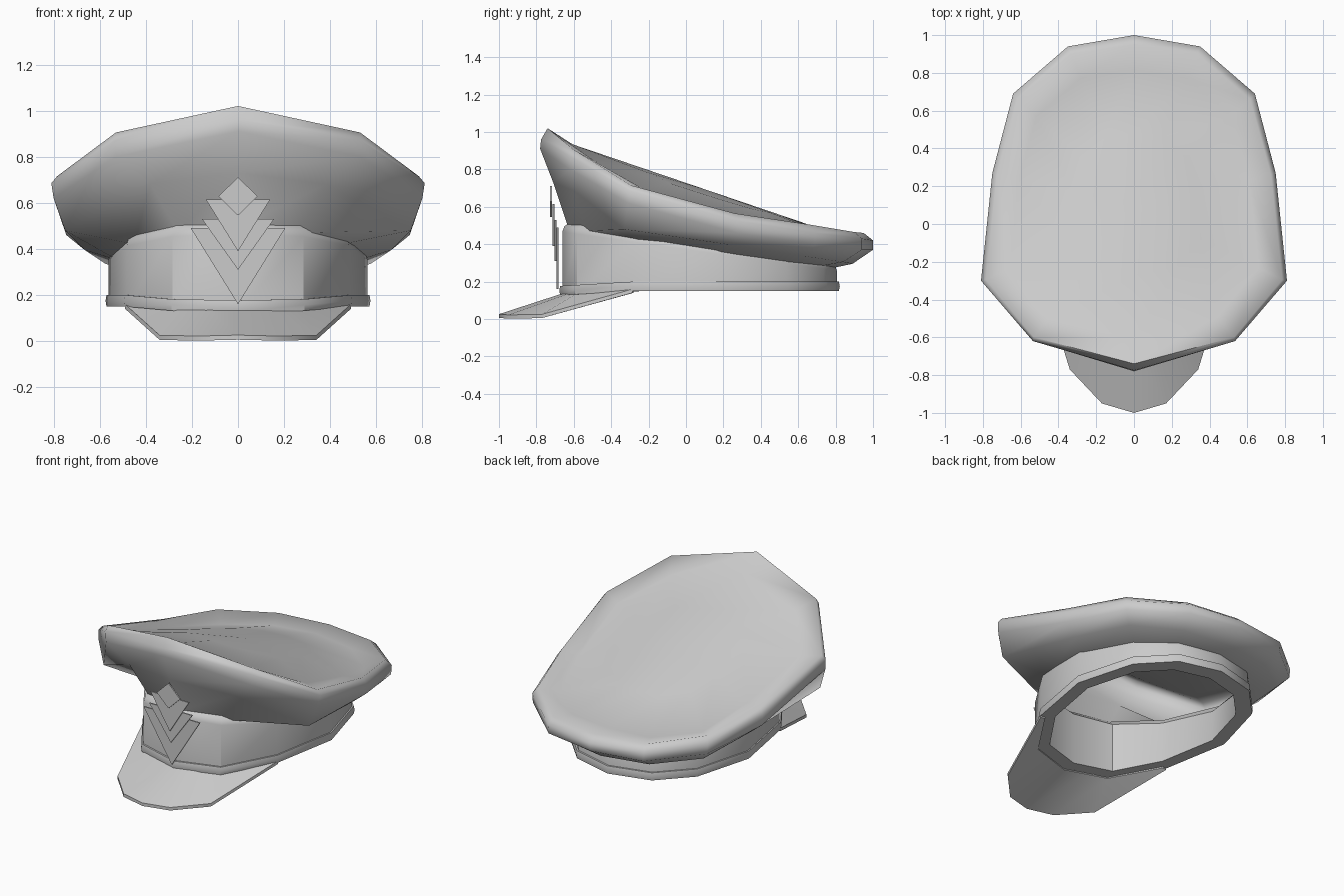
import bpy
import bmesh
import math

if "Cube" in bpy.data.objects:
    bpy.data.objects.remove(bpy.data.objects["Cube"], do_unlink=True)

grey = bpy.data.materials.new("light grey")
grey.use_nodes = True
GREY_VALUE = (0.6, 0.6, 0.6, 1)
grey.diffuse_color = GREY_VALUE
grey.node_tree.nodes["Principled BSDF"].inputs["Base Color"].default_value = GREY_VALUE


def mirrored(half):
    """Close a half outline (front centre to back centre, on +x) into a full ring."""
    return half + [(-p[0],) + tuple(p[1:]) for p in reversed(half[1:-1])]


def bridge(bm, lower, upper):
    count = len(lower)
    for i in range(count):
        j = (i + 1) % count
        bm.faces.new((lower[i], lower[j], upper[j], upper[i]))


def finish(name, bm, angle=35):
    bmesh.ops.recalc_face_normals(bm, faces=bm.faces)
    mesh = bpy.data.meshes.new(name)
    bm.to_mesh(mesh)
    bm.free()
    obj = bpy.data.objects.new(name, mesh)
    bpy.context.collection.objects.link(obj)
    mesh.materials.append(grey)
    bpy.ops.object.select_all(action="DESELECT")
    obj.select_set(True)
    bpy.context.view_layer.objects.active = obj
    bpy.ops.object.shade_smooth_by_angle(angle=math.radians(angle))
    return obj


def loft(name, rings, closed=False, tip=None, angle=40):
    """Skin a stack of rings, optionally joined end to start or capped with a fan."""
    bm = bmesh.new()
    loops = [[bm.verts.new(p) for p in ring] for ring in rings]
    for lower, upper in zip(loops, loops[1:]):
        bridge(bm, lower, upper)
    if closed:
        bridge(bm, loops[-1], loops[0])
    if tip:
        centre = bm.verts.new(tip)
        last = loops[-1]
        for i, vert in enumerate(last):
            bm.faces.new((vert, last[(i + 1) % len(last)], centre))
    return finish(name, bm, angle)


# Head opening outline shared by the band and trim
opening = [(0, -.665), (.285, -.585), (.485, -.285), (.565, .16),
           (.46, .54), (.27, .74), (0, .81)]
MIDDLE = .08


def opening_ring(scale, height):
    points = [(x * scale, MIDDLE + (y - MIDDLE) * scale, height(y)) for x, y in opening]
    return mirrored(points)


def trim_bottom(y):
    return .15 - .06 * max(0, -y - .28)


def trim_top(y):
    return trim_bottom(y) + .05


def band_shoulder(y):
    return .465 - .14 * (y + .66)


# Band: hollow wall with a rolled upper edge
loft("band", [
    opening_ring(.995, trim_bottom),
    opening_ring(.995, band_shoulder),
    opening_ring(.98, lambda y: band_shoulder(y) + .03),
    opening_ring(.94, lambda y: band_shoulder(y) + .05),
    opening_ring(.86, band_shoulder),
    opening_ring(.86, trim_bottom),
], closed=True)

# Piping around the bottom of the band
loft("band_trim", [
    opening_ring(.97, trim_bottom),
    opening_ring(1.01, trim_bottom),
    opening_ring(1.017, lambda y: trim_bottom(y) + .025),
    opening_ring(1.01, trim_top),
    opening_ring(.97, trim_top),
], closed=True)

# Crown: underside, flared sides, rounded rim and gently domed top
seat = [(0, -.63, .49), (.26, -.54, .47), (.45, -.25, .42), (.52, .17, .35),
        (.42, .52, .3), (.24, .7, .28), (0, .77, .27)]
flare = [(0, -.71, .73), (.38, -.59, .68), (.75, -.33, .48), (.665, .25, .395),
         (.575, .64, .335), (.32, .84, .305), (0, .89, .295)]
rim_low = [(0, -.78, .91), (.53, -.62, .8), (.8, -.31, .62), (.745, .27, .46),
           (.635, .69, .4), (.345, .94, .37), (0, 1, .37)]
rim = [(0, -.775, .96), (.535, -.62, .87), (.81, -.3, .685), (.75, .27, .525),
       (.64, .69, .46), (.35, .94, .43), (0, 1, .42)]
rim_top = [(0, -.74, 1.02), (.53, -.6, .905), (.785, -.295, .715), (.725, .26, .565),
           (.615, .66, .505), (.335, .9, .465), (0, .95, .46)]


def dome(x, y):
    return (x, y, .925 - .34 * (y + .58) - .25 * x * x)


def top_ring(scale):
    return [dome(x * scale, .1 + (y - .1) * scale) for x, y, z in rim_top]


crown_rings = [seat, flare, rim_low, rim, rim_top, top_ring(.84), top_ring(.45)]
loft("crown", [mirrored(r) for r in crown_rings], tip=dome(0, .1), angle=75)

# Visor: thin sloping plate from the band to a rounded tip
inner = [(0, -.65, .14), (.27, -.57, .145), (.46, -.28, .16)]
outer = [(0, -1, .026), (.17, -.95, .022), (.34, -.77, .025), (.49, -.285, .16)]
inner.insert(1, tuple((a + b) / 2 for a, b in zip(inner[0], inner[1])))
bm = bmesh.new()
layers = []
for drop in (0, .02):
    loops = []
    for edge in (inner, outer):
        full = [(-x, y, z) for x, y, z in reversed(edge[1:])] + edge
        loops.append([bm.verts.new((x, y, z - drop)) for x, y, z in full])
    layers.append(loops)
for near, far in layers + list(zip(*layers)):
    for i in range(len(near) - 1):
        bm.faces.new((near[i], near[i + 1], far[i + 1], far[i]))
for end in (0, -1):
    (a, b), (c, d) = [(loops[0][end], loops[1][end]) for loops in layers]
    bm.faces.new((a, b, d, c))
finish("visor", bm)


# Badge: stacked pointed plates, each in front of the one below
def plate(name, outline, y, thickness=.009):
    bm = bmesh.new()
    face = bm.faces.new([bm.verts.new((x, y, z)) for x, z in outline])
    grown = bmesh.ops.extrude_face_region(bm, geom=[face])
    moved = [v for v in grown["geom"] if isinstance(v, bmesh.types.BMVert)]
    bmesh.ops.translate(bm, verts=moved, vec=(0, thickness, 0))
    finish(name, bm, 20)


chevrons = [("lower", .205, .49, .16, -.692), ("middle", .157, .53, .31, -.702),
            ("upper", .14, .615, .39, -.713)]
for label, width, top, point, y in chevrons:
    plate("badge_" + label + "_chevron", [(-width, top), (0, point), (width, top)], y)
plate("badge_diamond", [(0, .711), (-.085, .628), (0, .545), (.085, .628)], -.726)
